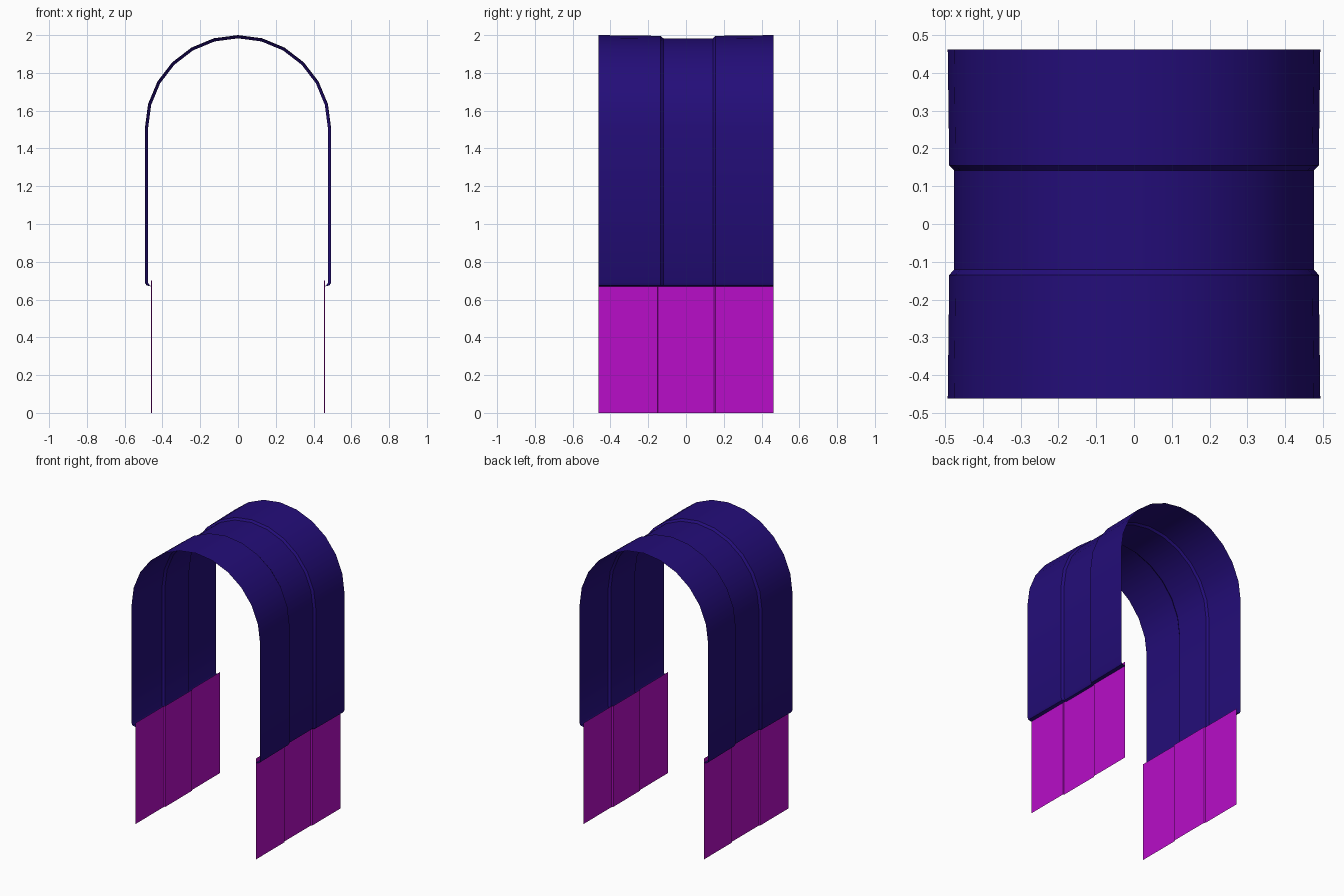
import bpy
import bmesh
from math import sin, cos, pi, radians

cube = bpy.data.objects.get("Cube")
if cube:
    bpy.data.objects.remove(cube, do_unlink=True)


def make_material(name, color):
    mat = bpy.data.materials.new(name)
    mat.use_nodes = True
    mat.diffuse_color = color
    mat.node_tree.nodes["Principled BSDF"].inputs["Base Color"].default_value = color
    return mat


def loft_sheet(name, sections, mat):
    """Skin a thin open sheet through matching cross-sections."""
    bm = bmesh.new()
    rows = [[bm.verts.new(p) for p in section] for section in sections]
    for a, b in zip(rows, rows[1:]):
        for i in range(len(a) - 1):
            bm.faces.new((a[i], a[i + 1], b[i + 1], b[i]))
    mesh = bpy.data.meshes.new(name)
    bm.to_mesh(mesh)
    bm.free()
    mesh.materials.append(mat)
    obj = bpy.data.objects.new(name, mesh)
    bpy.context.collection.objects.link(obj)
    bpy.ops.object.select_all(action='DESELECT')
    obj.select_set(True)
    bpy.context.view_layer.objects.active = obj
    bpy.ops.object.shade_smooth_by_angle(angle=radians(30))
    return obj


indigo = make_material("deep indigo", (0.017, 0.004, 0.19, 1))
magenta = make_material("magenta", (0.48, 0.004, 0.58, 1))

SPRING = 1.507   # height where the arch starts to curve
HALF_DEPTH = 0.462


def arch_section(y, radius, lip):
    """Left lip, straight wall, half circle, straight wall, right lip."""
    arc = [(radius * cos(i * pi / 12), SPRING + radius * sin(i * pi / 12))
           for i in range(13)]
    outline = [(lip, 0.67), (radius - 0.008, 0.675), (radius, 0.69)] + arc
    outline += [(-radius, 0.69), (-radius + 0.008, 0.675), (-lip, 0.67)]
    return [(x, y, z) for x, z in outline]


# Arched upper shell with a recessed band around the middle
band = [(-HALF_DEPTH, 0.493, 0.461), (-0.135, 0.489, 0.461),
        (-0.12, 0.476, 0.454), (0.142, 0.476, 0.454),
        (0.155, 0.489, 0.461), (HALF_DEPTH, 0.493, 0.461)]
loft_sheet("arch_shell", [arch_section(*b) for b in band], indigo)

# Lower side panels with a slightly recessed middle
steps = [(-HALF_DEPTH, 0.461), (-0.15, 0.461), (-0.147, 0.454),
         (0.147, 0.454), (0.157, 0.461), (HALF_DEPTH, 0.461)]
for side, label in ((1, "left"), (-1, "right")):
    heights = (0, 0.7) if side > 0 else (0.7, 0)
    loft_sheet(label + "_lower_panel",
               [[(side * x, y, z) for z in heights] for y, x in steps], magenta)
